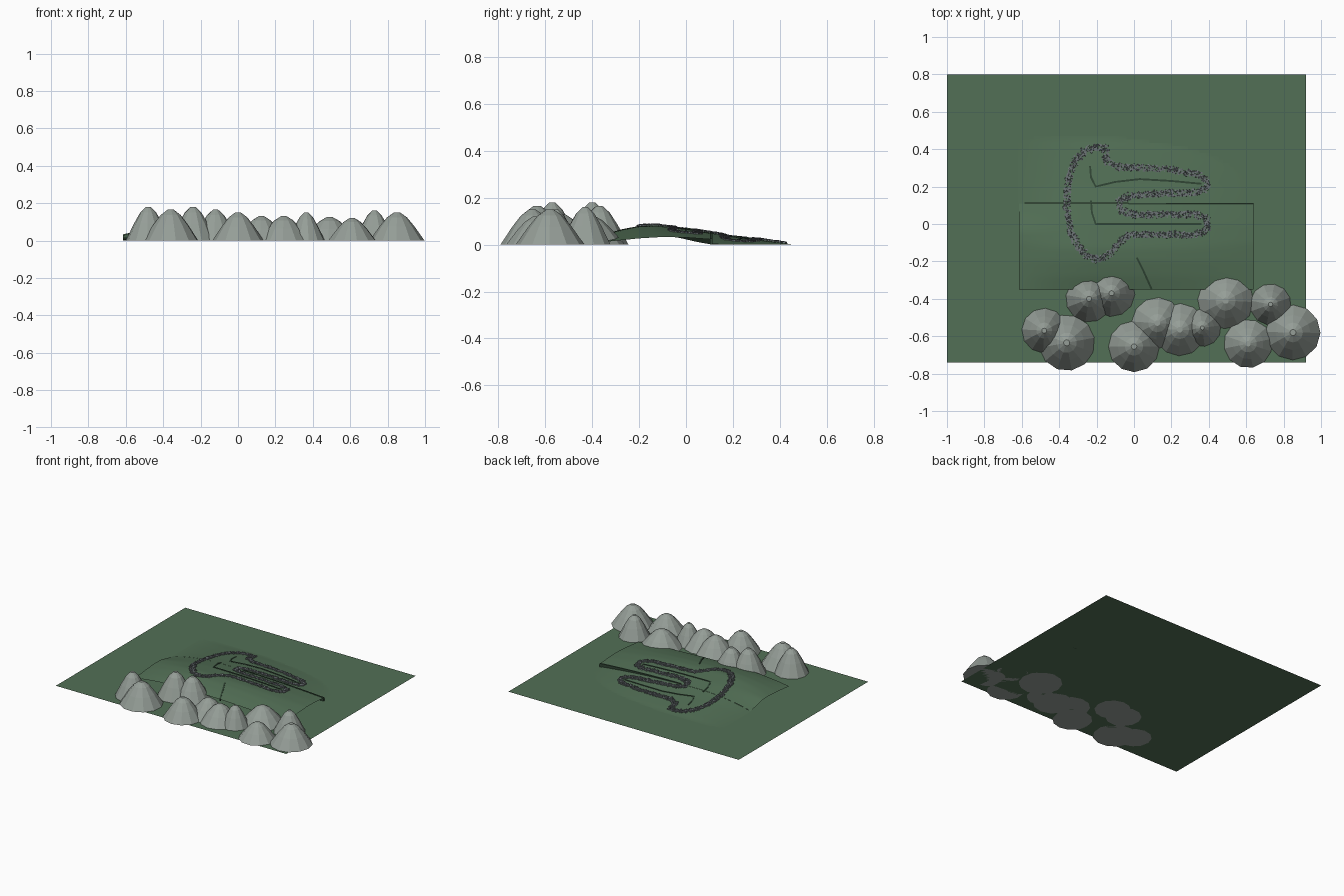
import bpy, bmesh, math, random
from mathutils import Vector, Matrix

if "Cube" in bpy.data.objects:
    bpy.data.objects.remove(bpy.data.objects["Cube"])
random.seed(4)


def material(name, rgb):
    m = bpy.data.materials.new(name)
    m.diffuse_color = (*rgb, 1)
    m.use_nodes = True
    m.node_tree.nodes["Principled BSDF"].inputs["Base Color"].default_value = m.diffuse_color
    return m


GREEN = material("grass", (0.085, 0.16, 0.092))
DARK = material("dark_grass", (0.03, 0.06, 0.035))
ROCK = material("mountain_rock", (0.30, 0.34, 0.31))
STONE = material("stone", (0.15, 0.17, 0.18))


def finish(bm, name, mat):
    me = bpy.data.meshes.new(name)
    bm.to_mesh(me)
    bm.free()
    me.materials.append(mat)
    ob = bpy.data.objects.new(name, me)
    bpy.context.collection.objects.link(ob)
    return ob


def lerp_table(t, table):
    for (a, va), (b, vb) in zip(table, table[1:]):
        if t <= b:
            k = max(0, (t - a) / (b - a))
            return va + (vb - va) * k
    return table[-1][1]


RIDGE = [(-0.36, 0.042), (-0.28, 0.065), (-0.2, 0.08), (-0.13, 0.084), (0, 0.07),
         (0.11, 0.052), (0.2, 0.037), (0.3, 0.024), (0.4, 0.01), (0.46, 0)]
EDGE = [(-0.36, 0.01), (-0.2, 0.026), (-0.1, 0.032), (0, 0.03), (0.11, 0.022)]


def height(x, y):
    c = lerp_table(y, RIDGE)
    d = (x + 0.2) / (0.42 if x < -0.2 else 0.85)
    g = max(0, 1 - d * d)
    if y > 0.111:
        return c * g - 0.02 * max(0, x + 0.1) * (y - 0.11) / 0.35
    e = lerp_table(y, EDGE)
    if x < 0:
        e *= min(1, (0.11 - y) / 0.15)
    return e + (c - e) * g


# ground sheet
bm = bmesh.new()
bm.faces.new([bm.verts.new(p) for p in
              ((-1, -0.74, 0), (0.92, -0.74, 0), (0.92, 0.8, 0), (-1, 0.8, 0))])
finish(bm, "ground", GREEN)


# gently raised hill, in a south and a north sheet
def hill(name, x0, x1, y0, y1, nx, ny):
    bm = bmesh.new()
    rows = []
    for j in range(ny + 1):
        y = y0 + (y1 - y0) * j / ny
        rows.append([])
        for i in range(nx + 1):
            x = x0 + (x1 - x0) * i / nx
            rows[-1].append(bm.verts.new((x, y, max(0, height(x, y)))))
    for a, b in zip(rows, rows[1:]):
        for i in range(nx):
            q = (a[i], a[i + 1], b[i + 1], b[i])
            if max(v.co.z for v in q) > 0.0005:
                f = bm.faces.new(q)
                f.smooth = True
    bmesh.ops.delete(bm, geom=[v for v in bm.verts if not v.link_faces], context='VERTS')
    finish(bm, name, GREEN)


hill("south_hill", -0.615, 0.64, -0.35, 0.11, 60, 24)
hill("north_hill", -0.62, 0.62, 0.1115, 0.47, 60, 20)


# closed or open smooth path sampled at even spacing
def sample(points, step, closed=False):
    pts = [Vector(p) for p in points]
    n = len(pts)
    out = []
    for i in range(n if closed else n - 1):
        a, b = pts[i], pts[(i + 1) % n]
        k = max(1, round((b - a).length / step))
        out += [a.lerp(b, j / k) for j in range(k)]
    return out if closed else out + [pts[-1]]


# dark terrace steps set into the hill
def terrace(name, points, width=0.01, rise=0.003, drop=0.012):
    p = sample(points, 0.03)
    bm = bmesh.new()
    rings = []
    for i, c in enumerate(p):
        t = (p[min(i + 1, len(p) - 1)] - p[max(i - 1, 0)]).normalized()
        n = Vector((-t.y, t.x)) * width / 2
        z = max(0.002, height(c.x, c.y))
        lo = max(0.0, z - drop)
        rings.append([bm.verts.new((c.x + s * n.x, c.y + s * n.y, h))
                      for s, h in ((-1, lo), (-1, z + rise), (1, z + rise), (1, lo))])
    for a, b in zip(rings, rings[1:]):
        for k in range(4):
            bm.faces.new((a[k], a[k - 1], b[k - 1], b[k]))
    bm.faces.new(rings[0])
    bm.faces.new(rings[-1][::-1])
    bmesh.ops.recalc_face_normals(bm, faces=bm.faces)
    finish(bm, name, DARK)


terrace("long_terrace", [(-0.03, 0.108), (0.64, 0.108)], drop=0.025)
terrace("upper_terrace", [(-0.235, 0.31), (-0.23, 0.25), (-0.205, 0.2), (-0.1, 0.225),
                          (0.03, 0.24), (0.2, 0.23), (0.36, 0.215)])
terrace("lower_terrace", [(-0.23, 0.125), (-0.225, 0.06), (-0.205, 0), (0, 0.0),
                          (0.36, 0.0)])
terrace("south_terrace", [(0.015, -0.18), (0.05, -0.25), (0.095, -0.35)])

# winding ring of scattered stones
RING = [(-.21, .41), (-.155, .41), (-.15, .34), (-.1, .305), (.05, .3), (.2, .29),
        (.34, .265), (.39, .23), (.39, .19), (.34, .17), (.2, .165), (0, .155),
        (-.07, .135), (-.085, .11), (-.07, .07), (0, .05), (.2, .05), (.34, .05),
        (.39, .025), (.39, -.03), (.33, -.06), (.1, -.055), (-.03, -.06), (-.08, -.1),
        (-.14, -.17), (-.2, -.19), (-.28, -.15), (-.335, -.05), (-.36, .08),
        (-.355, .2), (-.33, .31), (-.28, .38)]
bm = bmesh.new()
for p in sample(RING, 0.006, True):
    for _ in range(4):
        x = p.x + random.uniform(-0.017, 0.017)
        y = p.y + random.uniform(-0.017, 0.017)
        s = random.uniform(0.006, 0.01)
        m = (Matrix.Translation((x, y, max(0, height(x, y)) + 0.002))
             @ Matrix.Rotation(random.uniform(0, math.pi), 4, 'Z')
             @ Matrix.Rotation(random.uniform(-0.5, 0.5), 4, 'X'))
        bmesh.ops.create_cube(bm, size=s, matrix=m)
finish(bm, "stone_ring", STONE)

# row of faceted mountains: x, y, radius, height
PEAKS = [(-.48, -.57, .12, .18), (-.36, -.635, .15, .165), (-.24, -.4, .125, .18),
         (-.12, -.37, .125, .165), (0, -.655, .137, .15), (.125, -.53, .137, .13),
         (.245, -.565, .14, .13), (.365, -.555, .1, .15), (.49, -.41, .15, .125),
         (.61, -.64, .13, .12), (.73, -.43, .11, .16), (.85, -.58, .147, .15)]
PROFILE = [(1, 0), (0.64, 0.5), (0.36, 0.83), (0.11, 1)]
SIDES = 12
for i, (x, y, r, h) in enumerate(PEAKS):
    bm = bmesh.new()
    turn = random.uniform(0, 1)
    rings = [[bm.verts.new((x + r * k * math.cos(a), y + r * k * math.sin(a), h * z))
              for a in (turn + math.tau * j / SIDES for j in range(SIDES))]
             for k, z in PROFILE]
    for a, b in zip(rings, rings[1:]):
        for j in range(SIDES):
            bm.faces.new((a[j - 1], a[j], b[j], b[j - 1]))
    bm.faces.new(rings[0][::-1])
    bm.faces.new(rings[-1])
    finish(bm, f"mountain_{i + 1}", ROCK)
